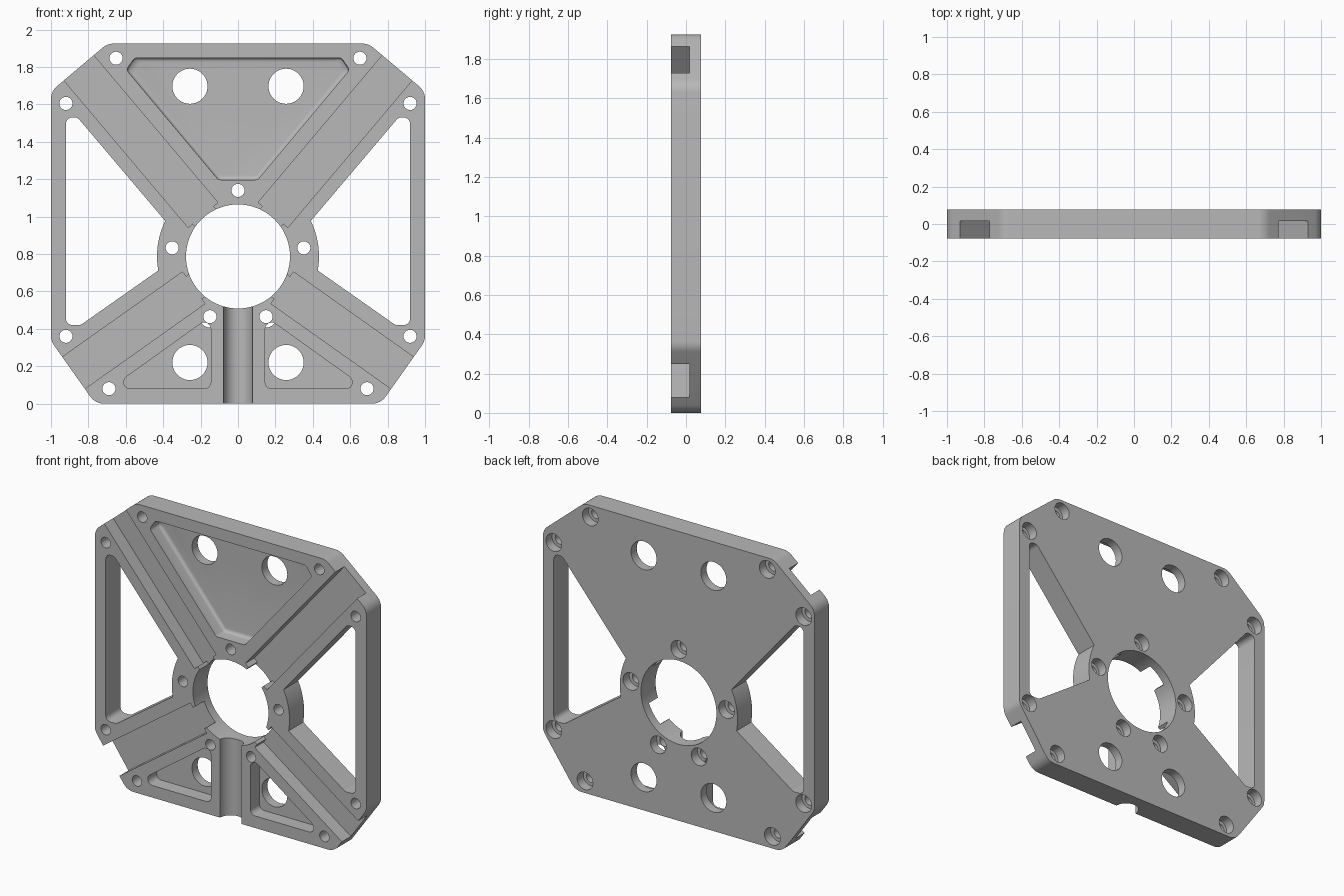
import bpy, bmesh, math
from mathutils import Vector

cube = bpy.data.objects.get("Cube")
if cube:
    bpy.data.objects.remove(cube, do_unlink=True)

HALF = 0.077                    # half the plate thickness
FLOOR = 0.017                   # depth reached by slots and pockets
FRONT, BACK = -0.2, 0.2         # cutter limits outside the plate
CENTRE = Vector((0, 0.787))
UP_AXIS = Vector((0.645, 0.764))
LOW_AXIS = Vector((0.816, -0.578))

metal = bpy.data.materials.new("grey metal")
metal.use_nodes = True
GREY = (0.48, 0.48, 0.48, 1)
metal.diffuse_color = GREY
for node in metal.node_tree.nodes:
    if node.type == 'BSDF_PRINCIPLED':
        node.inputs["Base Color"].default_value = GREY


def polar(centre, r, angle):
    return Vector((centre[0] + r * math.cos(angle), centre[1] + r * math.sin(angle)))


def circle(x, z, r, n=32):
    return [polar((x, z), r, math.tau * k / n) for k in range(n)]


def rounded(points, radius, steps=6):
    """Round every corner of a polygon."""
    pts = [Vector(p) for p in points]
    out = []
    for i, p in enumerate(pts):
        a = (pts[i - 1] - p).normalized()
        b = (pts[(i + 1) % len(pts)] - p).normalized()
        half = a.angle(b) / 2
        mid = p + (a + b).normalized() * radius / math.sin(half)
        start = p + a * radius / math.tan(half) - mid
        end = p + b * radius / math.tan(half) - mid
        first = math.atan2(start.y, start.x)
        turn = math.atan2(start.x * end.y - start.y * end.x, start.dot(end))
        out += [polar(mid, radius, first + turn * k / steps) for k in range(steps + 1)]
    return out


def flip(points):
    return [(-p[0], p[1]) for p in reversed(points)]


def loft(name, layers):
    """Closed solid through x-z outlines, each given with its y position."""
    bm = bmesh.new()
    rings = [[bm.verts.new((p[0], y, p[1])) for p in pts] for pts, y in layers]
    bm.faces.new(rings[0])
    bm.faces.new(rings[-1][::-1])
    for a, b in zip(rings, rings[1:]):
        for i in range(len(a)):
            bm.faces.new((a[i - 1], b[i - 1], b[i], a[i]))
    bmesh.ops.recalc_face_normals(bm, faces=bm.faces[:])
    mesh = bpy.data.meshes.new(name)
    bm.to_mesh(mesh)
    bm.free()
    mesh.materials.append(metal)
    obj = bpy.data.objects.new(name, mesh)
    bpy.context.scene.collection.objects.link(obj)
    return obj


# Plate outline with clipped, rounded corners
half = [(0.763, 0), (1, 0.335), (1, 1.67), (0.698, 1.925)]
outline = rounded(half + flip(half), 0.09)
plate = loft("mounting_plate", [(outline, -HALF), (outline, HALF)])


def subtract(cutter):
    """Cut the plate, trying the next solver if one returns nothing."""
    for solver in ('EXACT', 'MANIFOLD', 'FLOAT'):
        mod = plate.modifiers.new("cut", 'BOOLEAN')
        mod.operation = 'DIFFERENCE'
        mod.solver = solver
        mod.object = cutter
        bpy.context.view_layer.update()
        depsgraph = bpy.context.evaluated_depsgraph_get()
        mesh = bpy.data.meshes.new_from_object(plate.evaluated_get(depsgraph))
        plate.modifiers.remove(mod)
        if len(mesh.polygons) > 0:
            plate.data = mesh
            break
    bpy.data.objects.remove(cutter, do_unlink=True)


def cut(name, points, y0=FRONT, y1=BACK, both=False):
    for pts in ([points, flip(points)] if both else [points]):
        subtract(loft(name, [(pts, y0), (pts, y1)]))


# Central bore
cut("bore", circle(*CENTRE, 0.278, 72))

# Side windows, bounded by the spokes and the round hub
hub = [polar(CENTRE, 0.433, math.radians(a)) for a in range(26, -11, -3)]
lower = [(0.842, 0.42), (0.92, 0.42), (0.92, 1.53), (0.858, 1.53)]
corners = rounded([hub[-1]] + lower + [hub[0]], 0.035)
window = corners[7:-7] + hub
cut("window", window, both=True)

# Radial slots, narrower where they open into the bore
for axis in (UP_AXIS, LOW_AXIS):
    side = Vector((-axis.y, axis.x))
    shape = [(0.2, -0.072), (0.29, -0.072), (0.29, -0.104), (1.6, -0.104)]
    shape += [(t, -w) for t, w in reversed(shape)]
    cut("slot", [CENTRE + axis * t + side * w for t, w in shape], y1=FLOOR, both=True)

# Upper pocket with a filleted floor
half = [(0.105, 1.197), (0.597, 1.785), (0.553, 1.848)]
pocket = rounded(half + flip(half), 0.025, 4)
middle = Vector((0, 1.55))
layers = [(pocket, FRONT)]
for k in range(5):
    angle = math.pi / 2 * k / 4
    scale = 1 - 0.02 * (1 - math.cos(angle)) / 0.3
    layers.append(([middle + (p - middle) * scale for p in pocket],
                   FLOOR - 0.02 + 0.02 * math.sin(angle)))
subtract(loft("upper_pocket", layers))

# Lower triangular pockets
cut("lower_pocket", rounded([(0.145, 0.08), (0.685, 0.08), (0.145, 0.467)], 0.035),
    y1=FLOOR, both=True)

# Large round openings in the pockets
for z in (0.22, 1.697):
    cut("opening", circle(0.257, z, 0.094, 40), both=True)

# Screw holes with counterbores on the back
screws = [(0.652, 1.847), (0.92, 1.605), (0.92, 0.36), (0.69, 0.08), (0.352, 0.833),
          (0.15, 0.465), (0, 1.14)]
for x, z in screws:
    cut("screw_hole", circle(x, z, 0.035, 24), both=x > 0)
    cut("counterbore", circle(x, z, 0.058, 28), y0=0.012, both=x > 0)

# Half-round groove from the bottom edge to the bore
bpy.ops.mesh.primitive_cylinder_add(vertices=48, radius=0.078, depth=0.8,
                                    location=(0, -HALF, 0.3))
groove = bpy.context.object
groove.data.materials.append(metal)
subtract(groove)

# Smooth the curved walls and keep the machined edges sharp
bpy.ops.object.select_all(action='DESELECT')
plate.select_set(True)
bpy.context.view_layer.objects.active = plate
bpy.ops.object.shade_smooth_by_angle(angle=math.radians(30))
